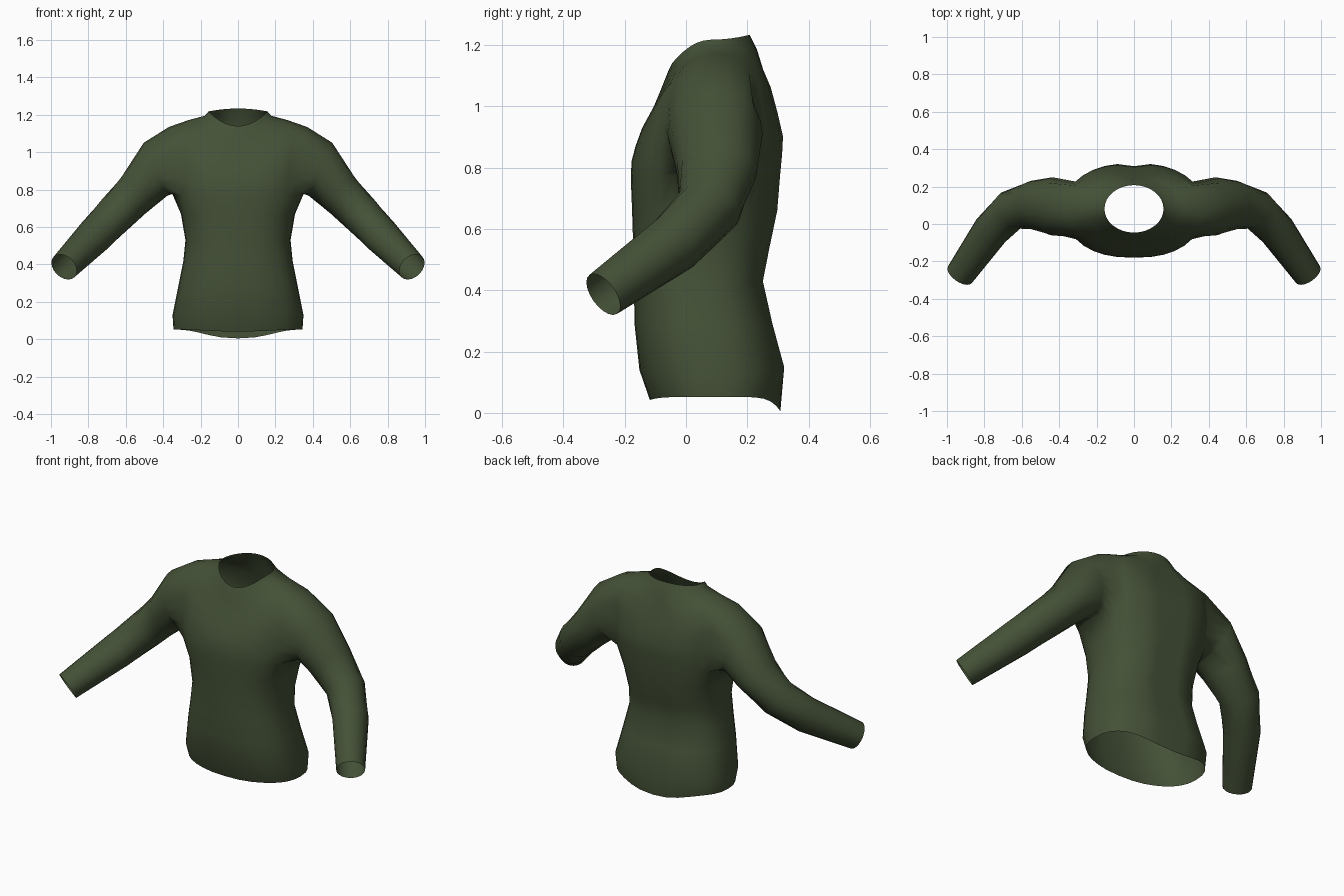
import bpy, bmesh, math
from mathutils import Vector

if "Cube" in bpy.data.objects:
    bpy.data.objects.remove(bpy.data.objects["Cube"])

N = 32            # columns round the torso
LOW, HIGH = 6, 10  # armhole rows
HALF = 3          # armhole half width in columns

# Torso rings: half width, front y, back y, z at side, z at front, z at back
RINGS = [
    (.345, -.118, .308, .052, .042, .005),
    (.350, -.152, .325, .13, .14, .15),
    (.318, -.168, .287, .29, .29, .29),
    (.292, -.170, .256, .42, .42, .43),
    (.281, -.172, .278, .53, .53, .54),
    (.305, -.176, .303, .67, .66, .66),
    (.352, -.180, .312, .78, .76, .78),
    (.360, -.178, .318, .87, .82, .84),
    (.365, -.165, .321, .96, .87, .90),
    (.370, -.143, .302, 1.05, .93, .98),
    (.370, -.105, .280, 1.135, 1.00, 1.06),
    (.265, -.080, .260, 1.172, 1.06, 1.12),
    (.178, -.056, .232, 1.195, 1.12, 1.185),
    (.158, -.046, .208, 1.218, 1.14, 1.234),
]
# Sleeve sections: centre, radius up, radius front (first one only sets the direction)
SLEEVE = [
    ((.20, .09, .94), 0, 0),
    ((.44, .095, .91), .155, .155),
    ((.535, .10, .79), .118, .132),
    ((.655, .075, .67), .106, .108),
    ((.765, -.035, .555), .098, .098),
    ((.93, -.27, .387), .078, .078),
]


def signed_pow(v, p):
    return math.copysign(abs(v) ** p, v)


def torso_point(row, i):
    w, f, b, zs, zf, zb = RINGS[row]
    a = 2 * math.pi * i / N
    c, s = math.cos(a), math.sin(a)
    e = 2 / 2.4 if row < 11 else 1
    x = w * signed_pow(c, e)
    y = (f + b) / 2 + (b - f) / 2 * signed_pow(s, e)
    if 0 < row < 12 and s > 0:      # spine groove
        y -= .016 * math.exp(-(x / .05) ** 2)
    z = zs + ((zb if s > 0 else zf) - zs) * abs(s) ** (6 if row == 0 else 2)
    return x, y, z


bm = bmesh.new()

# Torso with two armholes left open
rows = [[bm.verts.new(torso_point(r, i)) for i in range(N)] for r in range(len(RINGS))]
hole = {k % N for k in range(-HALF, HALF)} | {N // 2 + k for k in range(-HALF, HALF)}
for r in range(len(RINGS) - 1):
    for i in range(N):
        if LOW <= r < HIGH and i in hole:
            continue
        j = (i + 1) % N
        bm.faces.new((rows[r][i], rows[r][j], rows[r + 1][j], rows[r + 1][i]))


# Sleeve grown from the armhole edge: top, front, bottom, back
def add_sleeve(side):
    path = ([(k, HIGH) for k in range(0, -HALF, -1)]
            + [(-HALF, r) for r in range(HIGH, LOW, -1)]
            + [(k, LOW) for k in range(-HALF, HALF)]
            + [(HALF, r) for r in range(LOW, HIGH)]
            + [(k, HIGH) for k in range(HALF, 0, -1)])
    prev = [rows[r][(k if side > 0 else N // 2 - k) % N] for k, r in path]
    n = len(prev)
    centres = [Vector(s[0]) for s in SLEEVE]
    for j in range(1, len(SLEEVE)):
        t = (centres[min(j + 1, len(SLEEVE) - 1)] - centres[j - 1]).normalized()
        up = (Vector((0, 0, 1)) - t * t.z).normalized()
        front = t.cross(up)
        ring = []
        for i in range(n):
            a = 2 * math.pi * i / n
            p = centres[j] + up * SLEEVE[j][1] * math.cos(a) + front * SLEEVE[j][2] * math.sin(a)
            ring.append(bm.verts.new((p.x * side, p.y, p.z)))
        for i in range(n):
            k = (i + 1) % n
            bm.faces.new((prev[i], prev[k], ring[k], ring[i]))
        prev = ring


add_sleeve(1)
add_sleeve(-1)
bmesh.ops.delete(bm, geom=[v for v in bm.verts if not v.link_faces], context='VERTS')
bmesh.ops.recalc_face_normals(bm, faces=bm.faces[:])
for f in bm.faces:
    f.smooth = True

mesh = bpy.data.meshes.new("sweater")
bm.to_mesh(mesh)
bm.free()
sweater = bpy.data.objects.new("sweater", mesh)
bpy.context.collection.objects.link(sweater)

# Dark green cloth
cloth = bpy.data.materials.new("green_cloth")
cloth.diffuse_color = (.058, .082, .038, 1)
cloth.use_nodes = True
cloth.node_tree.nodes["Principled BSDF"].inputs["Base Color"].default_value = cloth.diffuse_color
mesh.materials.append(cloth)
